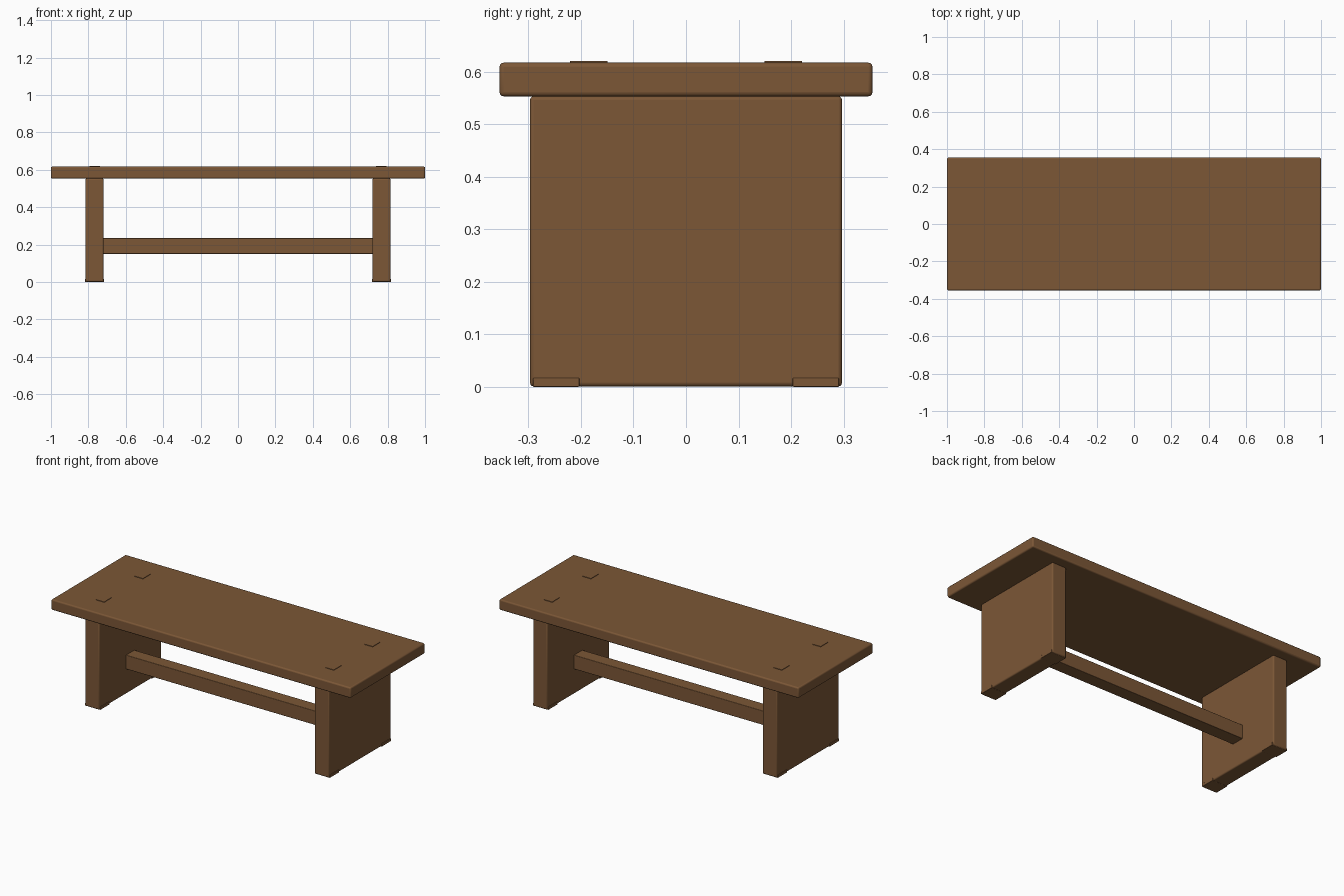
import bpy
import bmesh
from mathutils import Vector

cube = bpy.data.objects.get("Cube")
if cube:
    bpy.data.objects.remove(cube, do_unlink=True)

wood = bpy.data.materials.new("brown wood")
wood.use_nodes = True
color = (0.2, 0.095, 0.037, 1)
wood.diffuse_color = color
wood.node_tree.nodes["Principled BSDF"].inputs["Base Color"].default_value = color


def board(name, low, high, bevel=0.0):
    """Box between two corners with optionally rounded edges."""
    low, high = Vector(low), Vector(high)
    bm = bmesh.new()
    bmesh.ops.create_cube(bm, size=1)
    bmesh.ops.scale(bm, vec=high - low, verts=bm.verts)
    mesh = bpy.data.meshes.new(name)
    bm.to_mesh(mesh)
    bm.free()
    mesh.materials.append(wood)
    obj = bpy.data.objects.new(name, mesh)
    obj.location = (low + high) / 2
    bpy.context.collection.objects.link(obj)
    if bevel:
        mod = obj.modifiers.new("rounded edges", 'BEVEL')
        mod.width = bevel
        mod.segments = 3
        bpy.context.view_layer.objects.active = obj
        obj.select_set(True)
        bpy.ops.object.shade_smooth_by_angle()
        obj.select_set(False)
    return obj


def centred(name, x, y, half_x, half_y, bottom, top, bevel=0.0):
    return board(name, (x - half_x, y - half_y, bottom),
                 (x + half_x, y + half_y, top), bevel)


# Top slab and the rail between the legs
centred("table_top", 0, 0, 1, 0.355, 0.553, 0.617, 0.008)
centred("stretcher", 0, 0, 0.74, 0.04, 0.15, 0.235, 0.003)

# Slab legs, with through tenons in the top and foot pads at the corners
leg_x = 0.767
for side, sx in (("left", 1), ("right", -1)):
    x = sx * leg_x
    centred(side + "_leg", x, 0, 0.048, 0.297, 0.001, 0.553, 0.007)
    for end, sy in (("front", -1), ("back", 1)):
        centred(f"{end}_{side}_tenon", x, sy * 0.185, 0.028, 0.036, 0.55, 0.62)
        centred(f"{end}_{side}_foot", x, sy * 0.247, 0.051, 0.044, 0, 0.017, 0.002)
